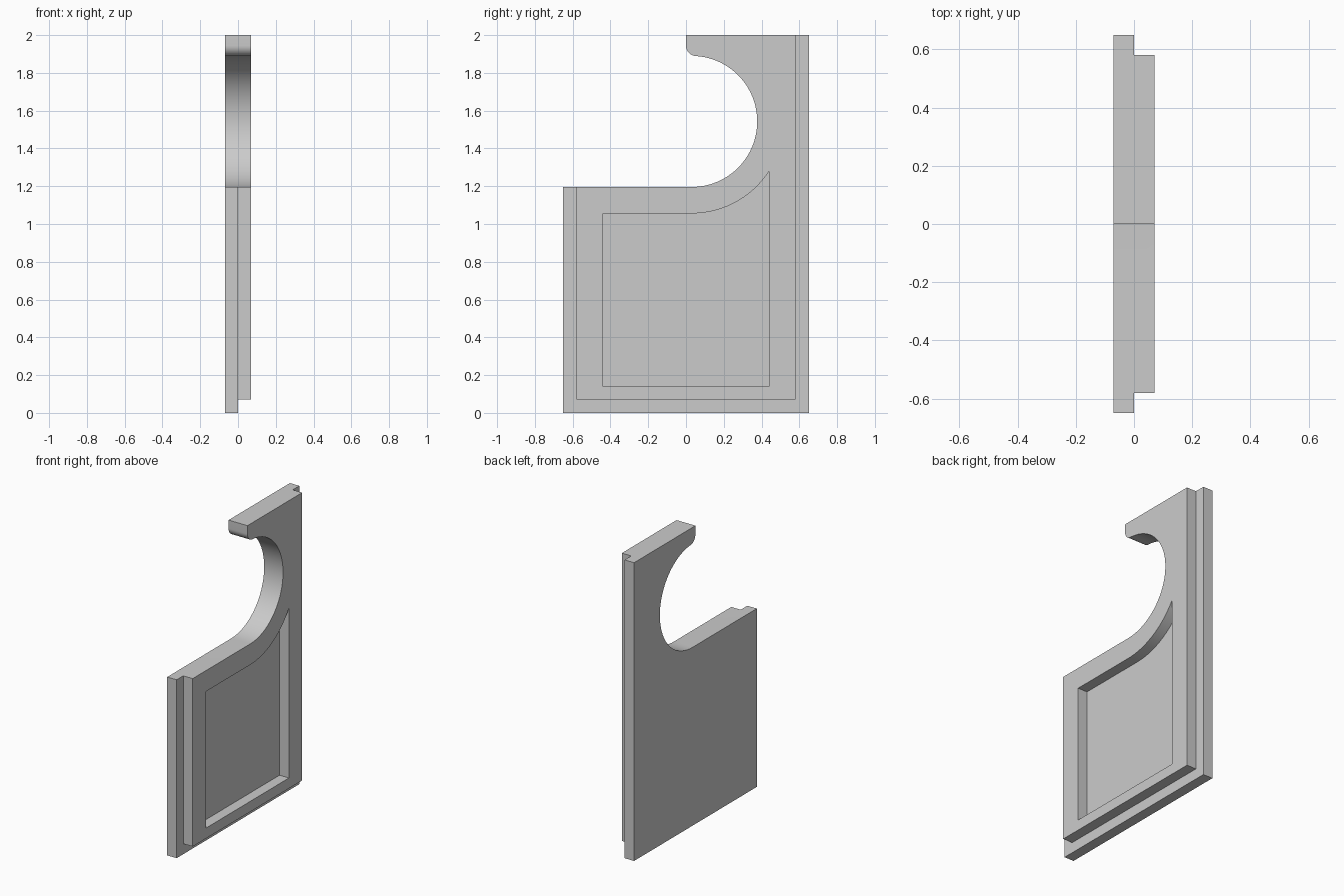
import bpy
import bmesh
from math import cos, sin, sqrt, atan2, pi

if "Cube" in bpy.data.objects:
    bpy.data.objects.remove(bpy.data.objects["Cube"])

T = 0.07                 # layer thickness and rebate width
HALF = 0.65              # half depth of the panel
CY, CZ, R = 0.03, 1.543, 0.347   # round cutout

grey = bpy.data.materials.new("plain_grey")
grey.use_nodes = True
grey.diffuse_color = (0.6, 0.6, 0.6, 1)
grey.node_tree.nodes["Principled BSDF"].inputs["Base Color"].default_value = (0.6, 0.6, 0.6, 1)


def arc(cy, cz, r, a0, a1, n):
    return [(cy + r * cos(a0 + (a1 - a0) * i / n),
             cz + r * sin(a0 + (a1 - a0) * i / n)) for i in range(n + 1)]


def box(y0, y1, z0, z1):
    return [(y0, z0), (y1, z0), (y1, z1), (y0, z1)]


def prism(name, outline, x0, x1):
    """Extrude a side outline (y, z) across x."""
    bm = bmesh.new()
    face = bm.faces.new([bm.verts.new((x0, y, z)) for y, z in outline])
    ext = bmesh.ops.extrude_face_region(bm, geom=[face])["geom"]
    verts = [v for v in ext if isinstance(v, bmesh.types.BMVert)]
    bmesh.ops.translate(bm, verts=verts, vec=(x1 - x0, 0, 0))
    bmesh.ops.recalc_face_normals(bm, faces=bm.faces)
    mesh = bpy.data.meshes.new(name)
    bm.to_mesh(mesh)
    bm.free()
    mesh.materials.append(grey)
    obj = bpy.data.objects.new(name, mesh)
    bpy.context.collection.objects.link(obj)
    return obj


# Side panel: straight edges, round cutout and a rounded lip at the top
lip = 0.055
lip_z = CZ + sqrt((R + lip) ** 2 - (lip - CY) ** 2)
touch = atan2(lip_z - CZ, lip - CY)
outline = [(-HALF, 0), (HALF, 0), (HALF, 2), (0, 2)]
outline += arc(lip, lip_z, lip, pi, pi + touch, 10)
outline += arc(CY, CZ, R, touch, -pi / 2, 48)[1:]
outline += [(-HALF, CZ - R)]
panel = prism("side_panel", outline, -T, T)

# Rebates on three edges, and the recess whose top follows the cutout
edge = HALF - T
inner = 0.44
r2 = R + 2 * T
end = -atan2(sqrt(r2 ** 2 - (inner - CY) ** 2), inner - CY)
recess = [(-inner, 2 * T), (inner, 2 * T)]
recess += arc(CY, CZ, r2, end, -pi / 2, 20) + [(-inner, CZ - r2)]
cutters = [
    prism("front_rebate_cutter", box(-1, -edge, -1, 3), 0, 1),
    prism("back_rebate_cutter", box(edge, 1, -1, 3), 0, 1),
    prism("bottom_rebate_cutter", box(-1, 1, -1, T), 0, 1),
    prism("recess_cutter", recess, 0, 1),
]

bpy.ops.object.select_all(action='DESELECT')
panel.select_set(True)
bpy.context.view_layer.objects.active = panel
for cutter in cutters:
    cutter.hide_render = True
    mod = panel.modifiers.new(cutter.name, 'BOOLEAN')
    mod.operation = 'DIFFERENCE'
    mod.solver = 'EXACT'
    mod.object = cutter
    bpy.ops.object.modifier_apply(modifier=mod.name)
    bpy.data.objects.remove(cutter)

bpy.ops.object.shade_smooth_by_angle(angle=pi / 6)
